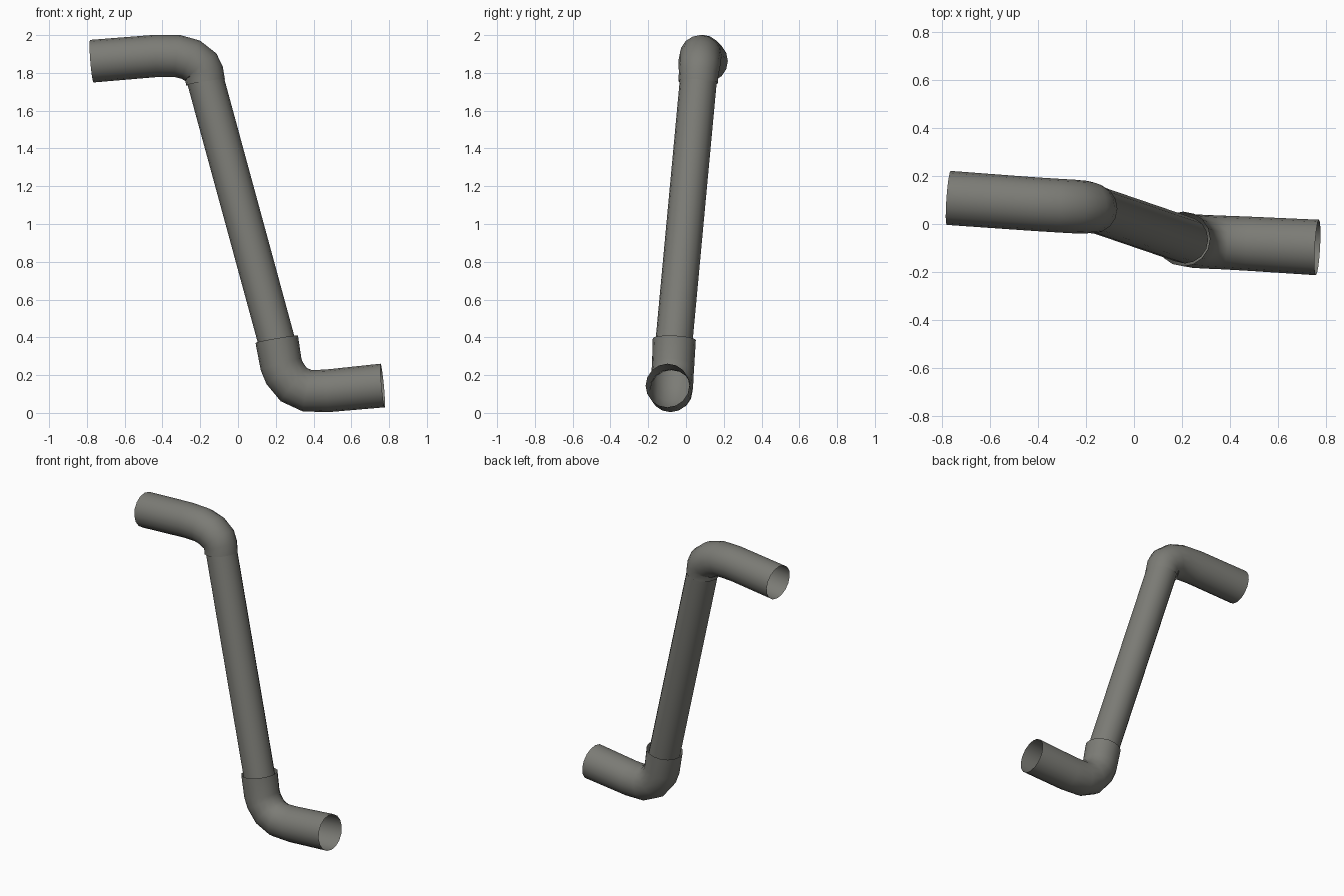
import bpy, bmesh, math
from mathutils import Vector

cube = bpy.data.objects.get("Cube")
if cube:
    bpy.data.objects.remove(cube)

SIDES = 16
grey = bpy.data.materials.new("pipe grey")
grey.use_nodes = True
grey.diffuse_color = (0.2, 0.2, 0.18, 1)
grey.node_tree.nodes["Principled BSDF"].inputs["Base Color"].default_value = grey.diffuse_color


def tube(name, stations):
    """Open tube through (x, y, z, radius) stations."""
    bm = bmesh.new()
    pts = [Vector(s[:3]) for s in stations]
    rings = []
    for i, p in enumerate(pts):
        before = (p - pts[i - 1]).normalized() if i else Vector()
        after = (pts[i + 1] - p).normalized() if i + 1 < len(pts) else Vector()
        t = (before + after).normalized()
        # the y axis stays nearly square to every path, so rings never twist
        u = (Vector((0, 1, 0)) - t * t.y).normalized()
        v = t.cross(u)
        ring = []
        for k in range(SIDES):
            a = math.tau * k / SIDES
            ring.append(bm.verts.new(p + (u * math.cos(a) + v * math.sin(a)) * stations[i][3]))
        rings.append(ring)
    for a, b in zip(rings, rings[1:]):
        for k in range(SIDES):
            j = (k + 1) % SIDES
            bm.faces.new((a[k], a[j], b[j], b[k]))
    mesh = bpy.data.meshes.new(name)
    bm.to_mesh(mesh)
    bm.free()
    mesh.materials.append(grey)
    obj = bpy.data.objects.new(name, mesh)
    bpy.context.collection.objects.link(obj)
    bpy.ops.object.select_all(action="DESELECT")
    obj.select_set(True)
    bpy.context.view_layer.objects.active = obj
    bpy.ops.object.shade_smooth_by_angle(angle=math.radians(40))
    return obj


# Long straight pipe, tucked into both elbows
tube("straight_pipe", [(0.215, -0.067, 0.34, 0.098), (-0.18, 0.068, 1.79, 0.098)])

# Lower elbow with a wide collar around the pipe
tube("lower_elbow", [
    (0.205, -0.062, 0.39, 0.114), (0.228, -0.068, 0.257, 0.112),
    (0.247, -0.071, 0.21, 0.112), (0.295, -0.074, 0.15, 0.112),
    (0.367, -0.077, 0.117, 0.112), (0.475, -0.082, 0.117, 0.113),
    (0.766, -0.098, 0.145, 0.116)])

# Upper elbow, fitting closely around the pipe
tube("upper_elbow", [
    (-0.172, 0.064, 1.75, 0.104), (-0.18, 0.067, 1.80, 0.105),
    (-0.197, 0.07, 1.83, 0.11), (-0.25, 0.073, 1.87, 0.112),
    (-0.32, 0.077, 1.889, 0.112), (-0.43, 0.084, 1.89, 0.112),
    (-0.774, 0.109, 1.862, 0.113)])
